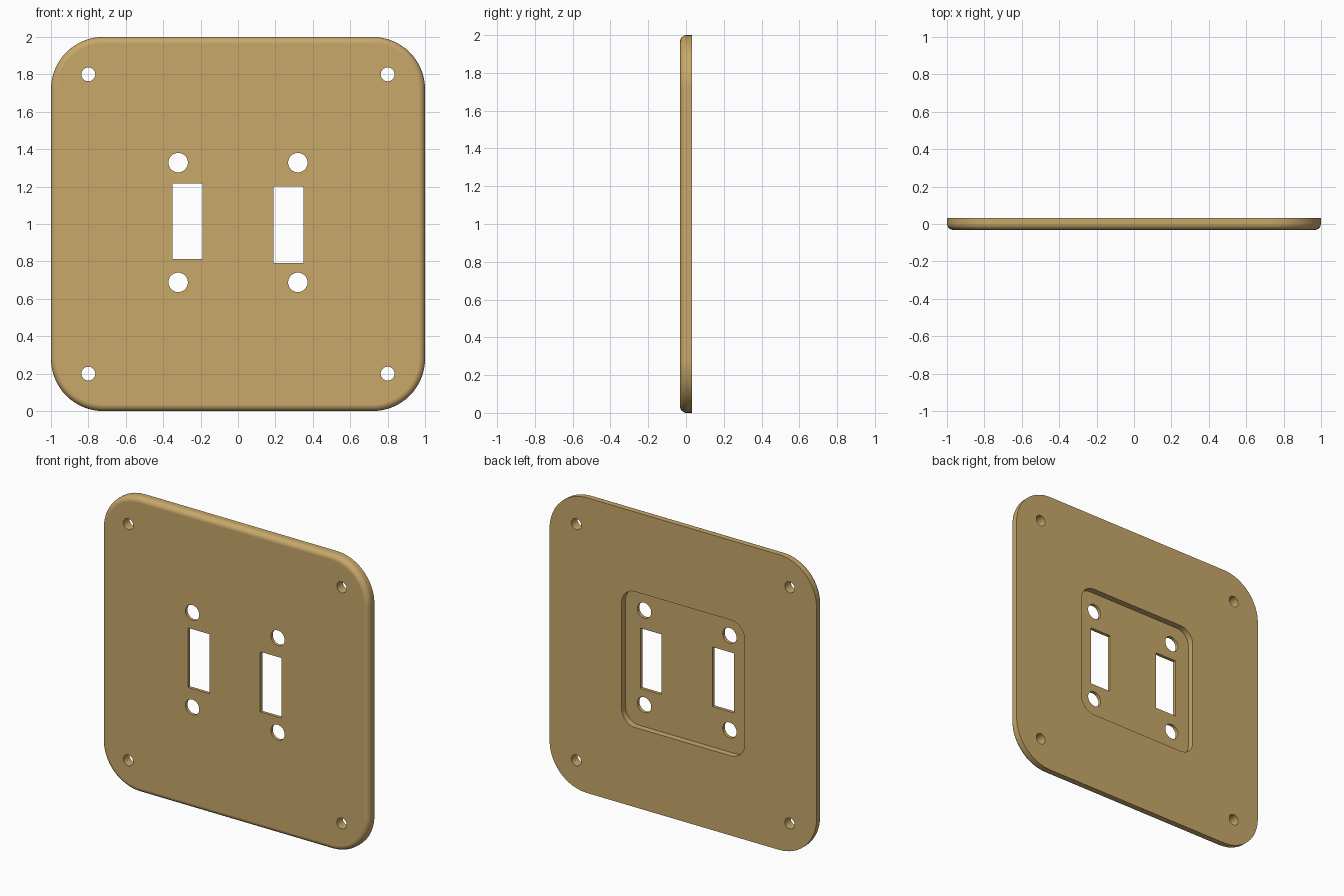
import bpy, bmesh, math

if "Cube" in bpy.data.objects:
    bpy.data.objects.remove(bpy.data.objects["Cube"])

T = 0.032          # half thickness of the plate
CZ = 1.0           # height of the plate centre
FILLET = 0.035     # rounding of the front rim
RECESS_FLOOR = -0.01

brass = bpy.data.materials.new("warm tan")
brass.diffuse_color = (0.578, 0.392, 0.144, 1)
brass.use_nodes = True
brass.node_tree.nodes["Principled BSDF"].inputs["Base Color"].default_value = brass.diffuse_color


def rounded_rect(hw, hh, r, seg=16):
    """Outline in x and z, corner by corner."""
    pts = []
    for q, (sx, sz) in enumerate([(1, 1), (-1, 1), (-1, -1), (1, -1)]):
        for i in range(seg + 1):
            a = math.pi / 2 * (q + i / seg)
            pts.append((sx * (hw - r) + r * math.cos(a),
                        sz * (hh - r) + r * math.sin(a)))
    return pts


def circle(r, n=40):
    return [(r * math.cos(2 * math.pi * i / n), r * math.sin(2 * math.pi * i / n))
            for i in range(n)]


def rectangle(hw, hh):
    return [(hw, hh), (-hw, hh), (-hw, -hh), (hw, -hh)]


def loft(name, sections, x=0, z=CZ):
    """Closed solid through (y, outline) sections."""
    bm = bmesh.new()
    loops = [[bm.verts.new((x + px, y, z + pz)) for px, pz in pts]
             for y, pts in sections]
    n = len(loops[0])
    for a, b in zip(loops, loops[1:]):
        for i in range(n):
            j = (i + 1) % n
            bm.faces.new((a[i], a[j], b[j], b[i]))
    bm.faces.new(loops[0])
    bm.faces.new(loops[-1])
    bmesh.ops.recalc_face_normals(bm, faces=bm.faces)
    mesh = bpy.data.meshes.new(name)
    bm.to_mesh(mesh)
    bm.free()
    mesh.materials.append(brass)
    ob = bpy.data.objects.new(name, mesh)
    bpy.context.collection.objects.link(ob)
    return ob


# Plate with a rounded front rim and a square back rim
sections = []
for i in range(9):
    a = math.pi / 2 * i / 8
    inset = FILLET * (1 - math.sin(a))
    y = -T + FILLET * (1 - math.cos(a))
    sections.append((y, rounded_rect(1 - inset, 1 - inset, 0.28 - inset)))
sections.append((T, rounded_rect(1, 1, 0.28)))
plate = loft("wall_plate", sections)

# Recess in the back
recess = rounded_rect(0.46, 0.46, 0.1, 10)
cutters = [loft("recess_cutter", [(RECESS_FLOOR, recess), (0.1, recess)])]


def through_cut(name, outline, x, z):
    cutters.append(loft(name, [(-0.1, outline), (0.1, outline)], x, z))


# Corner screw holes and the larger switch screw holes
for sx in (-1, 1):
    for sz in (-1, 1):
        through_cut("corner_hole_cutter", circle(0.037), sx * 0.8, CZ + sz * 0.8)
        through_cut("switch_hole_cutter", circle(0.052), sx * 0.32, 1.008 + sz * 0.32)

# Switch slots, slightly staggered in height
through_cut("left_slot_cutter", rectangle(0.08, 0.202), -0.271, 1.015)
through_cut("right_slot_cutter", rectangle(0.08, 0.204), 0.269, 0.996)

bpy.context.view_layer.objects.active = plate
for c in cutters:
    mod = plate.modifiers.new("cut", 'BOOLEAN')
    mod.operation = 'DIFFERENCE'
    mod.solver = 'EXACT'
    mod.object = c
    bpy.ops.object.modifier_apply(modifier=mod.name)
for c in cutters:
    bpy.data.objects.remove(c, do_unlink=True)

# Smooth the rim and hole walls, keep the flat faces flat
bpy.ops.object.select_all(action='DESELECT')
plate.select_set(True)
bpy.ops.object.shade_smooth_by_angle(angle=math.radians(35))
weighted = plate.modifiers.new("flat faces", 'WEIGHTED_NORMAL')
weighted.keep_sharp = True
